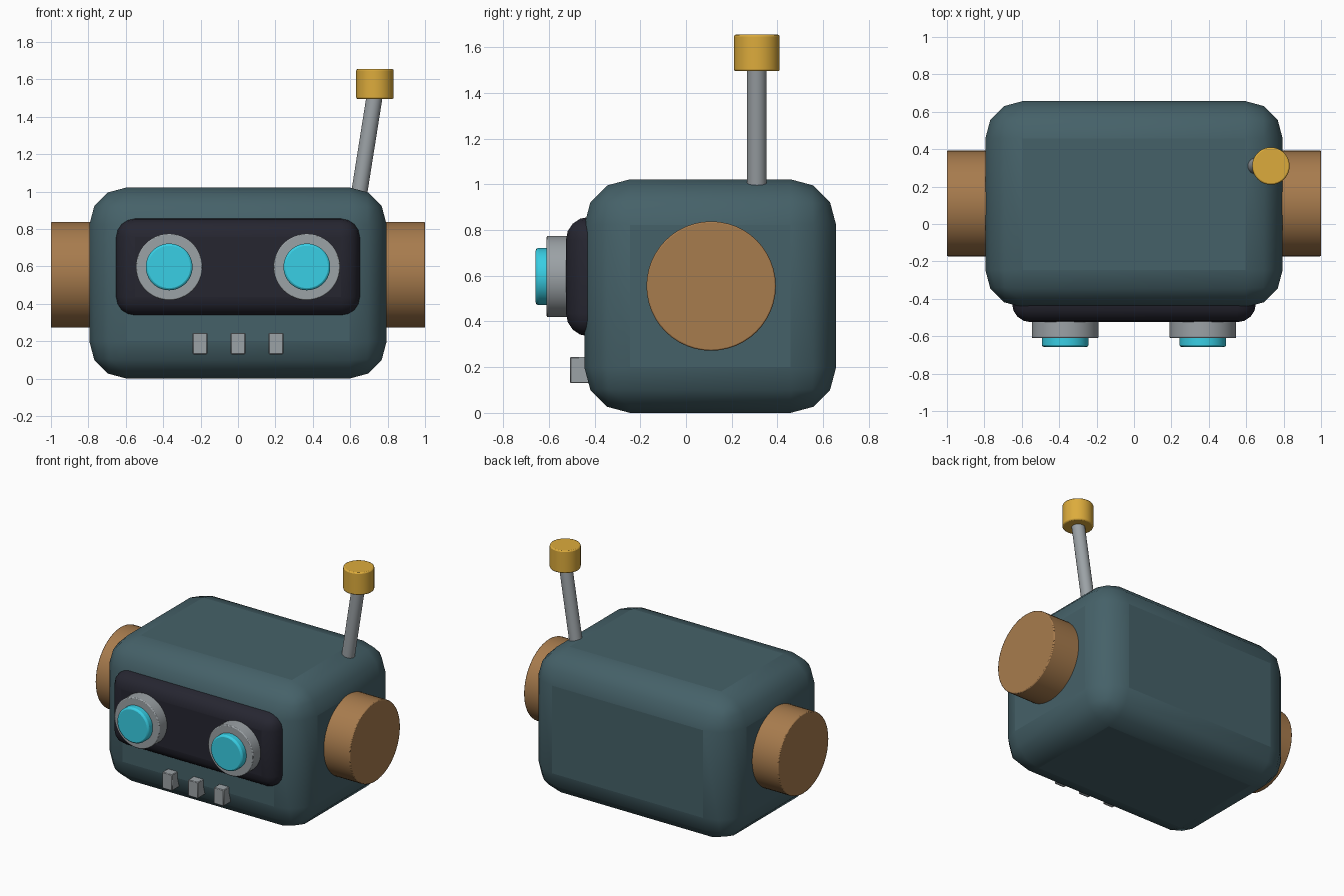
import bpy
import math
from mathutils import Vector

cube = bpy.data.objects.get("Cube")
if cube:
    bpy.data.objects.remove(cube, do_unlink=True)


def material(name, rgb):
    mat = bpy.data.materials.new(name)
    mat.use_nodes = True
    mat.diffuse_color = (*rgb, 1)
    mat.node_tree.nodes["Principled BSDF"].inputs["Base Color"].default_value = (*rgb, 1)
    return mat


TEAL = material("dark teal", (0.06, 0.12, 0.14))
NAVY = material("near black", (0.019, 0.019, 0.03))
GREY = material("metal grey", (0.33, 0.36, 0.38))
CYAN = material("cyan", (0.04, 0.62, 0.78))
BROWN = material("copper brown", (0.39, 0.2, 0.075))
GOLD = material("gold", (0.72, 0.41, 0.045))


def finish(name, mat, bevel, segments):
    obj = bpy.context.object
    obj.name = name
    obj.data.materials.append(mat)
    mod = obj.modifiers.new("rounded_edges", "BEVEL")
    mod.width, mod.segments = bevel, segments
    mod.limit_method = "ANGLE"
    bpy.ops.object.shade_smooth_by_angle(angle=math.radians(40))
    return obj


def box(name, low, high, mat, bevel, segments):
    low, high = Vector(low), Vector(high)
    bpy.ops.mesh.primitive_cube_add(size=1, location=(low + high) / 2)
    bpy.context.object.scale = high - low
    bpy.ops.object.transform_apply(location=False, rotation=False, scale=True)
    return finish(name, mat, bevel, segments)


def cylinder(name, start, end, radius, mat, bevel=0.006):
    start, end = Vector(start), Vector(end)
    axis = end - start
    bpy.ops.mesh.primitive_cylinder_add(
        vertices=48, radius=radius, depth=axis.length, location=(start + end) / 2,
        rotation=axis.to_track_quat("Z", "Y").to_euler())
    return finish(name, mat, bevel, 2)


# Head shell and dark face plate
box("head", (-0.795, -0.445, 0), (0.795, 0.657, 1.022), TEAL, 0.2, 3)
box("face_plate", (-0.652, -0.525, 0.335), (0.652, -0.3, 0.857), NAVY, 0.1, 4)

# Ears and eyes on both sides
for side, sign in (("left", 1), ("right", -1)):
    cylinder(side + "_ear", (sign * 0.75, 0.11, 0.555), (sign, 0.11, 0.555), 0.283, BROWN)
    x = sign * 0.368
    cylinder(side + "_eye_rim", (x, -0.5, 0.597), (x, -0.61, 0.597), 0.178, GREY)
    cylinder(side + "_eye_lens", (x, -0.58, 0.597), (x, -0.658, 0.597), 0.125, CYAN, 0.012)

# Row of mouth buttons
for i, x in enumerate((-0.203, 0, 0.203)):
    box(f"mouth_button_{i + 1}", (x - 0.039, -0.507, 0.13), (x + 0.039, -0.38, 0.245),
        GREY, 0.004, 1)

# Leaning antenna with its cap
cylinder("antenna_rod", (0.643, 0.31, 0.96), (0.735, 0.31, 1.54), 0.043, GREY)
cylinder("antenna_cap", (0.732, 0.31, 1.495), (0.732, 0.31, 1.655), 0.1, GOLD, 0.008)
